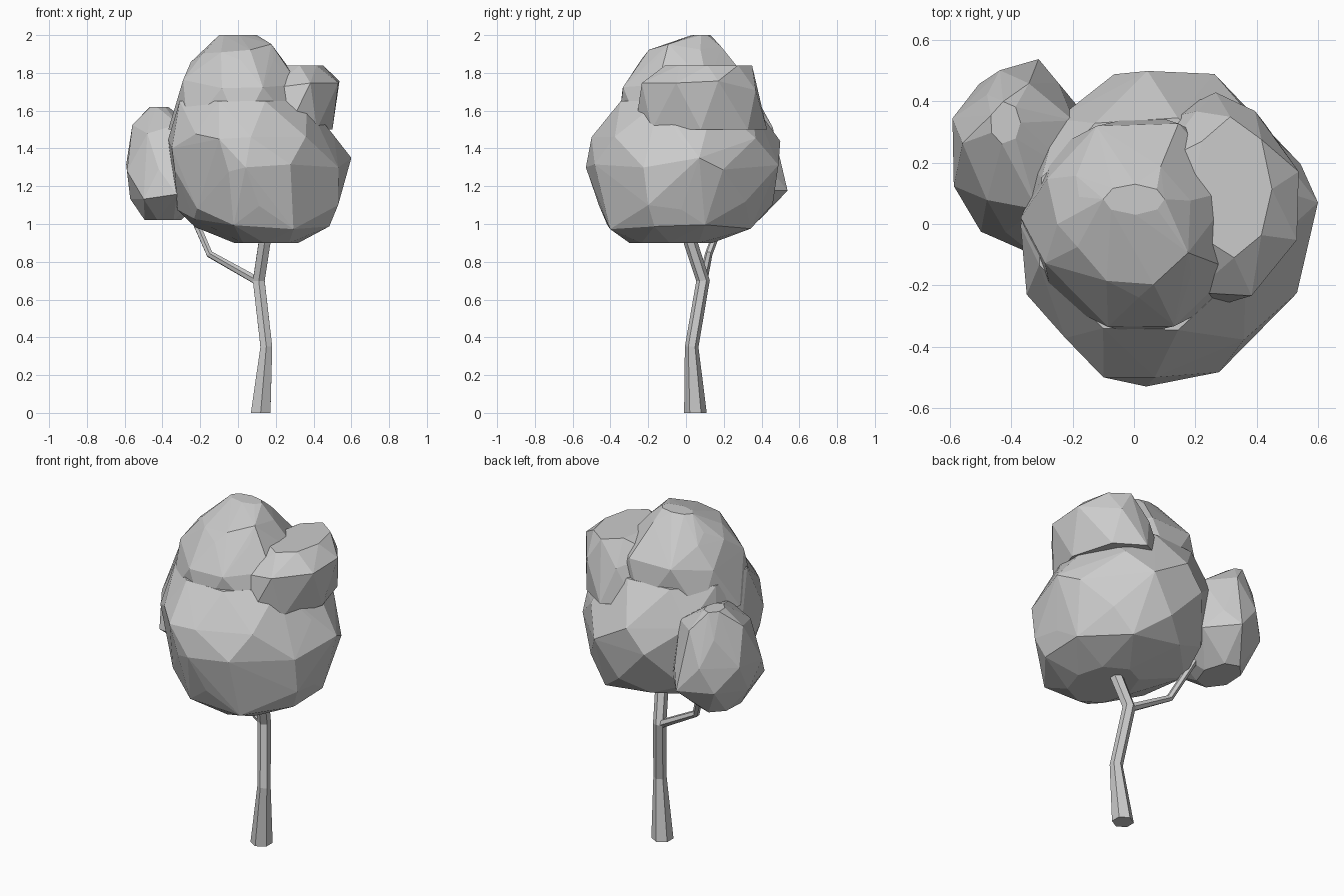
import bpy
import bmesh
import math
import random
from mathutils import Vector

random.seed(7)

default_cube = bpy.data.objects.get("Cube")
if default_cube:
    bpy.data.objects.remove(default_cube, do_unlink=True)

grey = bpy.data.materials.new("plain_grey")
grey.use_nodes = True
grey.diffuse_color = (0.6, 0.6, 0.6, 1)
grey.node_tree.nodes["Principled BSDF"].inputs["Base Color"].default_value = grey.diffuse_color


def add_object(name, bm):
    """Turn a bmesh into a flat-shaded object in the scene."""
    bmesh.ops.recalc_face_normals(bm, faces=bm.faces)
    mesh = bpy.data.meshes.new(name)
    bm.to_mesh(mesh)
    bm.free()
    mesh.materials.append(grey)
    obj = bpy.data.objects.new(name, mesh)
    bpy.context.scene.collection.objects.link(obj)
    return obj


def limb(name, path, sides=6):
    """Faceted tapering tube through (point, radius) pairs."""
    bm = bmesh.new()
    up = Vector((0, 0, 1))
    points = [Vector(point) for point, radius in path]
    last = len(points) - 1
    rings = []
    for i, (point, radius) in enumerate(path):
        centre = points[i]
        before = (centre - points[max(i - 1, 0)]).normalized()
        after = (points[min(i + 1, last)] - centre).normalized()
        turn = up.rotation_difference(before + after)
        ring = []
        for k in range(sides):
            angle = math.tau * k / sides - math.pi / 2
            offset = Vector((math.cos(angle), math.sin(angle), 0)) * radius
            ring.append(bm.verts.new(centre + turn @ offset))
        rings.append(ring)
    for low, high in zip(rings, rings[1:]):
        for k in range(sides):
            following = (k + 1) % sides
            bm.faces.new((low[k], low[following], high[following], high[k]))
    bm.faces.new(rings[0][::-1])
    bm.faces.new(rings[-1])
    return add_object(name, bm)


def clump(name, tiers, corners=(), sides=8):
    """Faceted leaf mass: a hull around oval tiers and a few jutting corners.

    Each tier is (centre x, centre y, height, radius x, radius y).
    Every other tier is turned by half a step, which staggers the facets.
    """
    bm = bmesh.new()
    step = math.tau / sides
    for i, (x, y, z, radius_x, radius_y) in enumerate(tiers):
        staggered = i % 2
        swell = 1 / math.sqrt(math.cos(step / 2)) if staggered else 1
        inner = 0 < i < len(tiers) - 1
        for k in range(sides):
            angle = step * (k + staggered / 2 + random.uniform(-0.1, 0.1))
            lift = random.uniform(-0.03, 0.03) if inner else 0
            bm.verts.new((x + radius_x * swell * math.cos(angle),
                          y + radius_y * swell * math.sin(angle),
                          z + lift))
    for corner in corners:
        bm.verts.new(corner)
    bmesh.ops.convex_hull(bm, input=bm.verts)
    loose = [v for v in bm.verts if not v.link_faces]
    bmesh.ops.delete(bm, geom=loose, context='VERTS')
    return add_object(name, bm)


# Bent trunk with a level foot
trunk = limb("trunk", [
    ((0.12, 0.05, 0), 0.06),
    ((0.15, 0.03, 0.35), 0.036),
    ((0.11, 0.09, 0.7), 0.036),
    ((0.14, 0.025, 0.9), 0.036),
    ((0.17, -0.03, 1.1), 0.03),
])
for v in trunk.data.vertices:
    if v.co.z < 0.03:
        v.co.z = 0

# Side branch holding the small clump
limb("side_branch", [
    ((0.1, 0.09, 0.7), 0.024),
    ((-0.15, 0.12, 0.84), 0.02),
    ((-0.22, 0.18, 1), 0.02),
    ((-0.27, 0.2, 1.1), 0.02),
])

# Wide lower mass of the crown
clump("crown_body", [
    (0.15, -0.08, 0.9, 0.17, 0.22),
    (0.12, -0.03, 1, 0.37, 0.4),
    (0.1, 0, 1.1, 0.42, 0.46),
    (0.1, 0, 1.3, 0.46, 0.5),
    (0.07, 0, 1.45, 0.44, 0.5),
    (0.03, 0, 1.65, 0.35, 0.35),
], [
    (0.6, 0.07, 1.35),
    (0.53, -0.2, 1.1),
    (-0.35, -0.23, 1.4),
    (0.04, -0.53, 1.3),
    (-0.1, -0.5, 1.45),
])

# Dome on top
clump("crown_top", [
    (0.02, 0, 1.5, 0.39, 0.36),
    (0.02, 0, 1.74, 0.32, 0.34),
    (0, 0, 1.85, 0.25, 0.24),
    (0, 0, 1.93, 0.19, 0.2),
    (0, 0.08, 2, 0.1, 0.05),
])

# Shoulder on the left
clump("crown_shoulder", [
    (0.25, 0.08, 1.5, 0.25, 0.35),
    (0.3, 0.07, 1.73, 0.24, 0.31),
    (0.32, 0.12, 1.84, 0.13, 0.23),
])

# Small clump at the back right
clump("small_clump", [
    (-0.4, 0.24, 1.02, 0.1, 0.15),
    (-0.36, 0.22, 1.15, 0.2, 0.31),
    (-0.38, 0.24, 1.3, 0.23, 0.27),
    (-0.37, 0.25, 1.5, 0.18, 0.2),
    (-0.42, 0.33, 1.62, 0.05, 0.07),
], sides=7)
